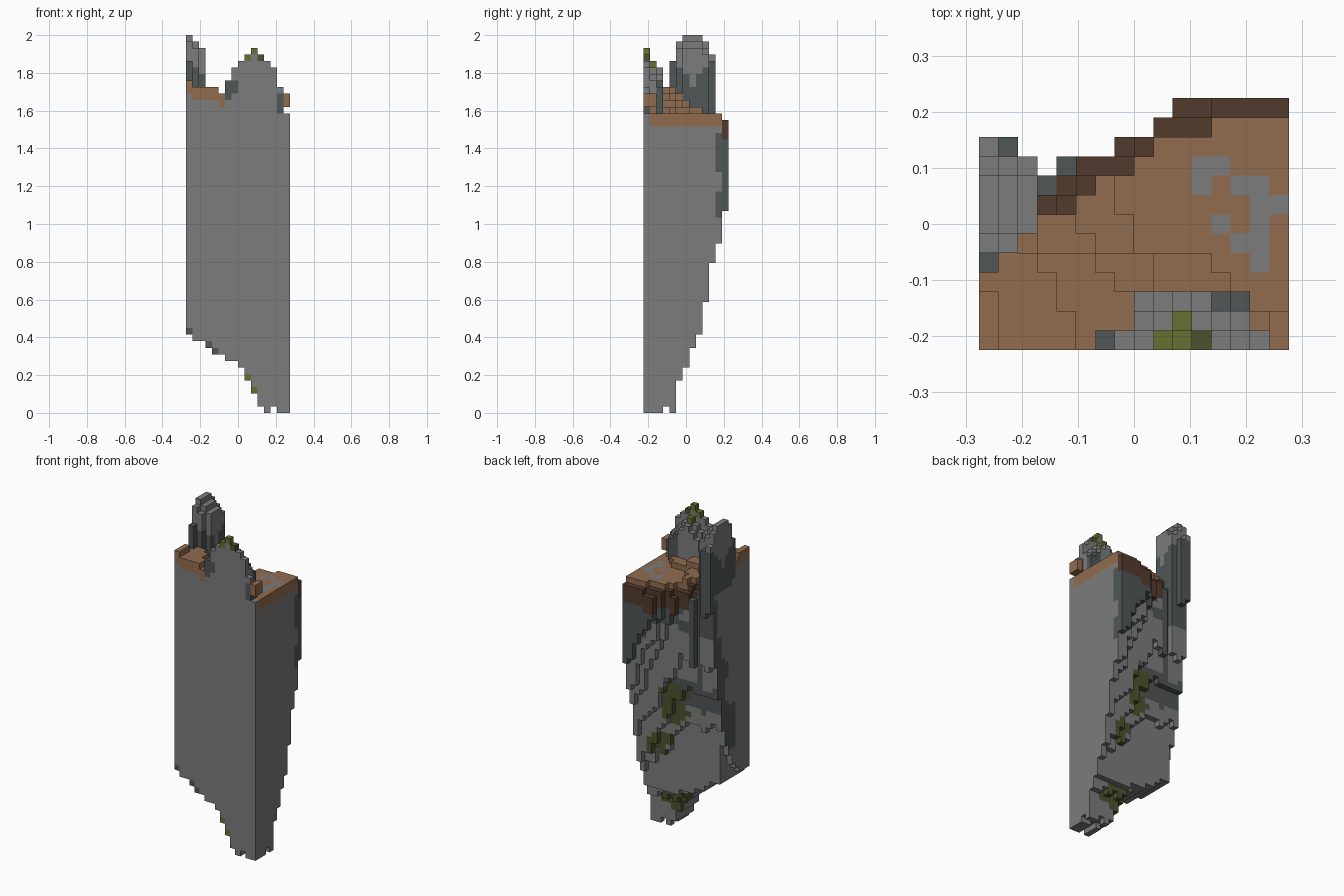
import bpy
import bmesh
import random
from mathutils import Vector, noise

random.seed(4)
if "Cube" in bpy.data.objects:
    bpy.data.objects.remove(bpy.data.objects["Cube"], do_unlink=True)

COLS, ROWS, LAYERS = 16, 13, 58
UNIT = 2 / LAYERS

# Flat colours
PALETTE = {
    "grey_stone": (0.2, 0.2, 0.2),
    "dark_slate": (0.08, 0.092, 0.095),
    "brown_soil": (0.285, 0.15, 0.078),
    "dark_soil": (0.085, 0.044, 0.027),
    "moss": (0.125, 0.165, 0.032),
    "dark_moss": (0.075, 0.085, 0.027),
}
STONE, SLATE, SOIL, DARK_SOIL, MOSS, DARK_MOSS = range(len(PALETTE))


def make_material(name, rgb):
    mat = bpy.data.materials.new(name)
    mat.use_nodes = True
    mat.diffuse_color = (*rgb, 1)
    mat.node_tree.nodes["Principled BSDF"].inputs["Base Color"].default_value = (*rgb, 1)
    return mat


materials = [make_material(name, rgb) for name, rgb in PALETTE.items()]

# Profiles in block counts
front_bottom = [12, 11, 11, 10, 9, 9, 8, 8, 7, 5, 3, 1, 0, 1, 0, 0]
right_bottom = [0, 0, 0, 1, 0, 5, 7, 10, 12, 17, 23, 26, 31]
left_bottom = [12, 12, 12, 13, 14, 16, 18, 21, 27, 33, 43, 46, 48]
depth = [11, 11, 10, 9, 10, 10, 10, 11, 11, 12] + [13] * 6
rim_start = dict(zip(range(3, 12), [7, 7, 8, 9, 9, 10, 11, 11, 11]))
crag_top = dict(zip(range(6, 16), [51, 53, 54, 55, 56, 55, 54, 53, 50, 46]))
spire_top = dict(zip(range(4, 11), [54, 57, 58, 58, 58, 57, 55]))
bare_patches = {(11, 8), (11, 9), (12, 9), (12, 6), (13, 8), (14, 8),
                (14, 7), (14, 6), (14, 5), (13, 5), (14, 4), (15, 7)}
moss_spots = [(Vector((10.4, 4, 5)), 2.4), (Vector((11.5, 8, 16)), 2.3),
              (Vector((8, 8, 25)), 2.2), (Vector((8, 8, 22)), 2.2)]


def bottom(i, j):
    """Flat-backed lower slab, then a stepped slope towards the back."""
    if i == 0:
        return left_bottom[j]
    level = right_bottom[j]
    if j > 6:
        share = min(1, (COLS - 1 - i) / 9)
        level += (left_bottom[j] - level) * share
    if j > 2 and i < COLS - 1:
        level += random.choice((-1, 0, 0, 1))
    return max(front_bottom[i], right_bottom[j], round(level))


def rim_step(i, j):
    """Count of cells into the crumbling back rim, zero on the main ground."""
    return max(0, j - rim_start.get(i, ROWS - 1) + 1)


def is_ledge_rock(i, j):
    return i in (3, 4) and j == depth[i] - 1


def soil_top(i, j):
    """Ground terraces stepping down to the right and back."""
    if i == 0 and j < 3:
        return 51
    level = 46 + sum((i < 4.6 - j / 2, i < 9 - 0.75 * j, i < 10.8 - 0.6 * j, i < 16 - j and j < 5))
    return level - rim_step(i, j)


def is_spire(i, j):
    return (i == 0 and 4 <= j <= 10) or (i == 1 and 5 <= j <= 10) or (i == 2 and 6 <= j <= 9)


def is_crag(i, j):
    return (j == 0 and i in crag_top) or (j in (1, 2) and 8 <= i <= 13)


# Fill the block grid, one column at a time
blocks = {}
for i in range(COLS):
    for j in range(depth[i]):
        ground = soil_top(i, j)
        if is_spire(i, j):
            part, top = "stone_spire", spire_top[j] - i
        elif is_crag(i, j):
            part, top = "front_crag", crag_top[i] - (0, 2, 3)[j]
        elif is_ledge_rock(i, j):
            part, top = "rock_wall", ground
        else:
            part, top = "soil_cap", ground
        for k in range(min(bottom(i, j), top - 2), top):
            blocks[i, j, k] = (part if k >= ground - 3 else "rock_wall", top)

# Small overhanging ledge at the front corner
for k in (47, 48):
    for j in (0, 1):
        blocks[COLS - 1, j, k] = ("corner_ledge", 49)


def colour(block, normal):
    i, j, k = block
    part, top = blocks[block]
    wobble = noise.noise(Vector(block) * 0.27)
    if part == "corner_ledge":
        return SOIL
    if part == "soil_cap":
        if rim_step(i, j):
            return DARK_SOIL
        if normal[2] > 0 and (i, j) in bare_patches:
            return STONE
        return SOIL if k >= top - 2 else STONE
    if part == "front_crag":
        if k == top - 1 and (i, j) in ((9, 0), (10, 0), (10, 1)):
            return MOSS
        if k == top - 1 and (i, j) == (11, 0):
            return DARK_MOSS
        if (i == 6 and k > 47) or (i == 7 and k in (49, 50)) or (i == 14 and 45 < k < 49):
            return SLATE
        return SLATE if i > 11 and j == 2 else STONE
    if part == "stone_spire":
        return SLATE if k < 50 + 1.2 * abs(j - 7) else STONE
    # Rock wall: moss spots, slate bands and plain stone
    if normal[1] < 0 and j == 0:
        if i in (9, 10) and k <= front_bottom[i]:
            return MOSS
        return SLATE if i in (0, 3, 4) and k == front_bottom[i] else STONE
    if normal[0] > 0 and i == COLS - 1:
        return SLATE if k > 28 and (j == 12 or (j == 11 and wobble > -0.05)) else STONE
    if normal[0] < 0 and i == 0:
        return SLATE if j > 3 and 16 < k < left_bottom[j] + 11 + 8 * wobble else STONE
    if any((Vector(block) - spot).length < size + wobble for spot, size in moss_spots):
        return DARK_MOSS
    if is_ledge_rock(i, j) or k > 38 + 4 * wobble or (i > 12 and j == 12):
        return SLATE
    return SLATE if abs(k - 26 - 4 * wobble) < 3 and i < 10 else STONE


# Corner offsets of the six block sides
SIDES = {
    (1, 0, 0): ((1, 0, 0), (1, 1, 0), (1, 1, 1), (1, 0, 1)),
    (-1, 0, 0): ((0, 0, 0), (0, 0, 1), (0, 1, 1), (0, 1, 0)),
    (0, 1, 0): ((0, 1, 0), (0, 1, 1), (1, 1, 1), (1, 1, 0)),
    (0, -1, 0): ((0, 0, 0), (1, 0, 0), (1, 0, 1), (0, 0, 1)),
    (0, 0, 1): ((0, 0, 1), (1, 0, 1), (1, 1, 1), (0, 1, 1)),
    (0, 0, -1): ((0, 0, 0), (0, 1, 0), (1, 1, 0), (1, 0, 0)),
}
origin = Vector((-COLS / 2, -ROWS / 2, 0))


def build_part(name):
    """Mesh only the outer sides of the blocks that belong to one part."""
    bm = bmesh.new()
    for block, (part, _) in blocks.items():
        if part != name:
            continue
        for normal, corners in SIDES.items():
            if tuple(a + b for a, b in zip(block, normal)) in blocks:
                continue
            verts = [bm.verts.new((Vector(block) + Vector(c) + origin) * UNIT) for c in corners]
            bm.faces.new(verts).material_index = colour(block, normal)
    bmesh.ops.remove_doubles(bm, verts=bm.verts, dist=UNIT / 100)
    mesh = bpy.data.meshes.new(name)
    bm.to_mesh(mesh)
    bm.free()
    for mat in materials:
        mesh.materials.append(mat)
    bpy.context.collection.objects.link(bpy.data.objects.new(name, mesh))


for part_name in ("rock_wall", "soil_cap", "front_crag", "stone_spire", "corner_ledge"):
    build_part(part_name)
